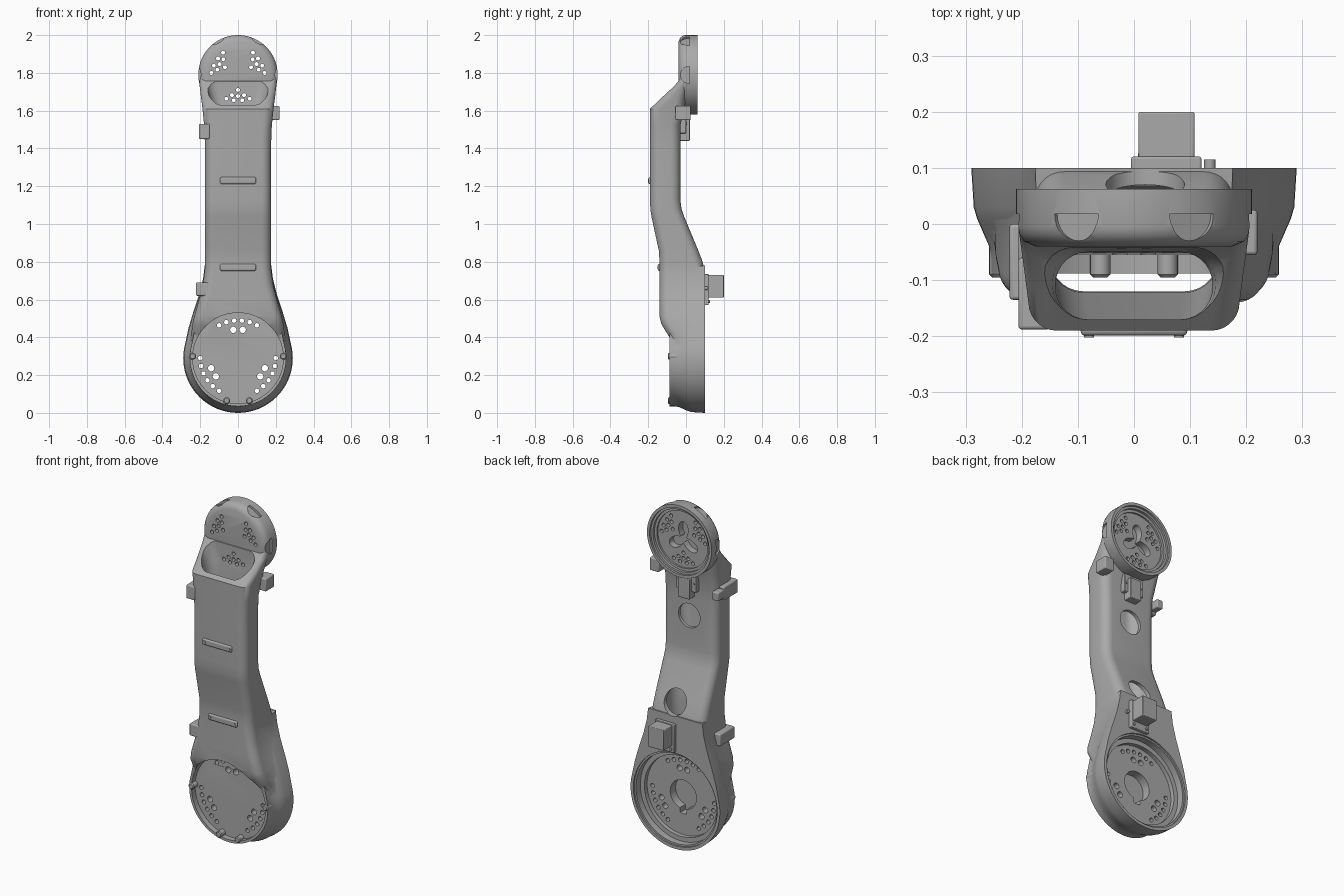
import bpy, bmesh, math
from mathutils import Vector, Matrix

if "Cube" in bpy.data.objects:
    bpy.data.objects.remove(bpy.data.objects["Cube"], do_unlink=True)

grey = bpy.data.materials.new("mid_grey")
grey.use_nodes = True
COLOUR = (0.40, 0.40, 0.40, 1)
grey.diffuse_color = COLOUR
grey.node_tree.nodes["Principled BSDF"].inputs["Base Color"].default_value = COLOUR

BASE_Z, TOP_Z = 0.29, 1.79


# ---- helpers ----
def make(name, solids):
    """One object from solids; each solid is a list of matching rings, capped at both ends."""
    bm = bmesh.new()
    for rings in solids:
        vs = [[bm.verts.new(p) for p in ring] for ring in rings]
        n = len(vs[0])
        for a, b in zip(vs, vs[1:]):
            for i in range(n):
                j = (i + 1) % n
                bm.faces.new((a[i], a[j], b[j], b[i]))
        bm.faces.new(vs[0][::-1])
        bm.faces.new(vs[-1])
    bmesh.ops.recalc_face_normals(bm, faces=bm.faces)
    me = bpy.data.meshes.new(name)
    bm.to_mesh(me)
    bm.free()
    me.materials.append(grey)
    ob = bpy.data.objects.new(name, me)
    bpy.context.scene.collection.objects.link(ob)
    return ob


def activate(ob):
    bpy.ops.object.select_all(action='DESELECT')
    ob.select_set(True)
    bpy.context.view_layer.objects.active = ob


def boolean(ob, other, op='DIFFERENCE'):
    other.hide_render = True
    m = ob.modifiers.new("cut", 'BOOLEAN')
    m.operation, m.solver, m.object = op, 'EXACT', other
    activate(ob)
    bpy.ops.object.modifier_apply(modifier=m.name)
    bpy.data.objects.remove(other, do_unlink=True)


def smooth(ob, angle=32):
    activate(ob)
    bpy.ops.object.shade_smooth_by_angle(angle=math.radians(angle))


def turned(x, z, profile, n=64):
    """Solid turned about an axis along y; profile is (radius, y)."""
    return [[(x + r * math.cos(2 * math.pi * i / n), y, z + r * math.sin(2 * math.pi * i / n))
             for i in range(n)] for r, y in profile]


def pin(x, z, r, y0, y1, n=16):
    return turned(x, z, [(r, y0), (r, y1)], n)


def section(z, w, yf, yb, corner):
    """Rounded rectangle at height z."""
    c = min(corner, (yb - yf) * 0.48)
    pts = []
    for k, (cx, cy) in enumerate([(w - c, yb - c), (c - w, yb - c), (c - w, yf + c), (w - c, yf + c)]):
        for i in range(8):
            a = math.pi / 2 * (k + i / 7)
            pts.append((cx + c * math.cos(a), cy + c * math.sin(a), z))
    return pts


def block(name, x0, x1, y0, y1, z0, z1, bevel=0.006):
    ob = make(name, [[[(x0, y0, z), (x1, y0, z), (x1, y1, z), (x0, y1, z)] for z in (z0, z1)]])
    m = ob.modifiers.new("bevel", 'BEVEL')
    m.width, m.segments = bevel, 3
    smooth(ob, 40)
    return ob


def spun(points, cz):
    """Repeat (x, z) offsets three times round a centre."""
    out = []
    for k in range(3):
        rot = Matrix.Rotation(k * 2 * math.pi / 3, 2)
        out += [rot @ Vector(p) + Vector((0, cz)) for p in points]
    return out


# ---- arm body: drop-shaped base, bent column, round head ----
half = [(0.176, 0.78), (0.185, 0.71), (0.205, 0.63), (0.235, 0.54), (0.262, 0.45)]
arc = [(0.29 * math.cos(math.radians(15 - i * 5)), BASE_Z + 0.29 * math.sin(math.radians(15 - i * 5)))
       for i in range(43)]
drop = half + arc + [(-x, z) for x, z in reversed(half)]
base_rows = [(0.1, 1), (0.03, 0.985), (0.01, 0.965), (-0.01, 0.935), (-0.04, 0.89), (-0.06, 0.88), (-0.088, 0.88)]
body = make("arm_body", [[[(x * s, y, BASE_Z + (z - BASE_Z) * s) for x, z in drop] for y, s in base_rows]])

column_rows = [
    (0.36, 0.250, -0.070, 0.05), (0.42, 0.247, -0.100, 0.06), (0.47, 0.241, -0.130, 0.08),
    (0.51, 0.232, -0.140, 0.09), (0.60, 0.206, -0.140, 0.098), (0.68, 0.186, -0.140, 0.098),
    (0.76, 0.176, -0.140, 0.098), (0.80, 0.175, -0.140, 0.088), (0.86, 0.175, -0.144, 0.065),
    (1.04, 0.175, -0.183, -0.010), (1.08, 0.175, -0.189, -0.024), (1.13, 0.175, -0.190, -0.030),
    (1.42, 0.175, -0.190, -0.030), (1.52, 0.179, -0.190, -0.030), (1.61, 0.188, -0.190, -0.010),
    (1.67, 0.196, -0.128, 0.0), (1.73, 0.203, -0.062, 0.01), (1.77, 0.206, -0.030, 0.02)]
column = make("column", [[section(*row, 0.05) for row in column_rows]])
head = make("head", [turned(0, TOP_Z, [(0.21, 0.062), (0.21, -0.005), (0.206, -0.018),
                                       (0.196, -0.031), (0.175, -0.04)], 72)])
boolean(body, column, 'UNION')
boolean(body, head, 'UNION')

# ---- hollow channel down the column, open at both ends ----
channel_rows = [
    (0.45, 0.15, -0.125, -0.053), (0.56, 0.15, -0.122, -0.05), (0.64, 0.15, -0.12, 0.06),
    (0.76, 0.15, -0.12, 0.075), (0.85, 0.15, -0.122, 0.045), (1.08, 0.14, -0.17, -0.048),
    (1.60, 0.14, -0.17, -0.05), (1.65, 0.145, -0.17, -0.043), (1.72, 0.165, -0.172, -0.042),
    (1.82, 0.172, -0.18, -0.042)]
boolean(body, make("channel_cutter", [[section(*row, 0.06) for row in channel_rows]]))

# ---- round recesses: base front, base back, head back ----
recesses = [
    turned(0, BASE_Z, [(0.24, -0.25), (0.24, -0.055)], 72),
    turned(0, BASE_Z, [(0.272, 0.15), (0.272, 0.09), (0.262, 0.09), (0.262, 0.05),
                       (0.235, 0.05), (0.235, 0.025)], 72),
    turned(0, TOP_Z, [(0.193, 0.1), (0.193, 0.05), (0.18, 0.05), (0.18, 0.035),
                      (0.165, 0.035), (0.165, 0.025)], 72)]
boolean(body, make("recess_cutter", recesses))

# keyed centre pocket in the base, three-lobed pocket in the head
pockets = [[], []]
for i in range(72):
    a = 2 * math.pi * i / 72
    r = 0.112 if abs(a - 1.5 * math.pi) < 0.2 else 0.085
    pockets[0].append((r * math.cos(a), BASE_Z + r * math.sin(a)))
    r = 0.062 + 0.04 * math.cos(3 * (a - math.pi / 2))
    pockets[1].append((r * math.cos(a), TOP_Z + r * math.sin(a)))
depths = [(0.06, -0.025), (0.06, -0.015)]
boolean(body, make("pocket_cutter", [[[(x, y, z) for x, z in pts] for y in d]
                                     for pts, d in zip(pockets, depths)]))

# ---- bolt holes in three groups on each end, plus round openings in the column back ----
outer = [(0.2 * math.sin(math.radians(a)), 0.2 * math.cos(math.radians(a)))
         for a in (-30, -18, -6, 6, 18, 30)]
inner = [(-0.025, 0.15), (0.025, 0.15)]
cluster = [(0, -0.08), (-0.032, -0.108), (0.032, -0.108), (0, -0.113),
           (-0.062, -0.127), (0.062, -0.127), (-0.022, -0.135), (0.022, -0.135)]
holes = [pin(p.x, p.y, 0.012, -0.09, 0.07, 14) for p in spun(outer, BASE_Z)]
holes += [pin(p.x, p.y, 0.017, -0.09, 0.07) for p in spun(inner, BASE_Z)]
holes += [pin(p.x, p.y, 0.0105, -0.065, 0.05, 14) for p in spun(cluster, TOP_Z)]
holes += [pin(0, 1.32, 0.07, -0.10, 0.05, 40), pin(0.02, 0.845, 0.07, -0.06, 0.15, 40)]
boolean(body, make("hole_cutter", holes))

# ---- scooped notches round the head rim ----
notches = []
for deg in (0, 60, 120, 180):
    a = math.radians(deg)
    out, side = Vector((math.cos(a), 0, math.sin(a))), Vector((-math.sin(a), 0, math.cos(a)))
    scoop = [(0.045 * math.cos(t), 0.018 - 0.048 * math.sin(t))
             for t in [math.pi * i / 16 for i in range(17)]]
    notches.append([[Vector((0, y, TOP_Z)) + out * r + side * s for s, y in scoop] for r in (0.196, 0.25)])
boolean(body, make("notch_cutter", notches))
smooth(body)

# ---- small bosses on the base rim ----
bosses = make("rim_bosses", [turned(x, z, [(0.018, -0.04), (0.018, -0.09), (0.013, -0.095)], 20)
                             for x, z in [(-0.24, 0.30), (0.24, 0.30), (-0.06, 0.065), (0.06, 0.065)]])
smooth(bosses)

# ---- front tie bars with end screws ----
for label, z, y in (("lower", 0.77, -0.14), ("upper", 1.23, -0.19)):
    block(label + "_tie_bar", -0.095, 0.095, y - 0.009, y + 0.01, z - 0.018, z + 0.018, 0.008)
    smooth(make(label + "_tie_screws", [pin(s * 0.08, z, 0.009, y - 0.012, y) for s in (-1, 1)]))

# ---- side clips ----
block("upper_right_clip", -0.206, -0.15, -0.188, -0.06, 1.45, 1.53)
block("upper_right_clip_pad", -0.206, -0.165, -0.07, -0.005, 1.465, 1.515)
block("lower_right_clip", -0.222, -0.15, -0.135, 0.0, 0.62, 0.69)
block("upper_left_clip", 0.16, 0.22, -0.055, 0.025, 1.55, 1.625)

# ---- bracket below the head ----
block("bracket_plate", -0.065, 0.065, -0.04, 0.0, 1.48, 1.585, 0.004)
block("bracket_foot", -0.035, 0.04, -0.04, 0.02, 1.44, 1.56, 0.004)
smooth(make("bracket_screws", [pin(x, 1.53, 0.007, -0.01, 0.005) for x in (-0.05, 0.052)]))

# ---- connector box on the back ----
block("connector_flange", -0.005, 0.12, 0.09, 0.12, 0.57, 0.735, 0.004)
block("connector_box", 0.008, 0.108, 0.11, 0.2, 0.61, 0.73, 0.004)
smooth(make("connector_screws", [pin(x, 0.59, 0.008, 0.11, 0.126) for x in (0.015, 0.1)]))
smooth(make("back_stud", [pin(0.135, 0.66, 0.01, 0.09, 0.115)]))
